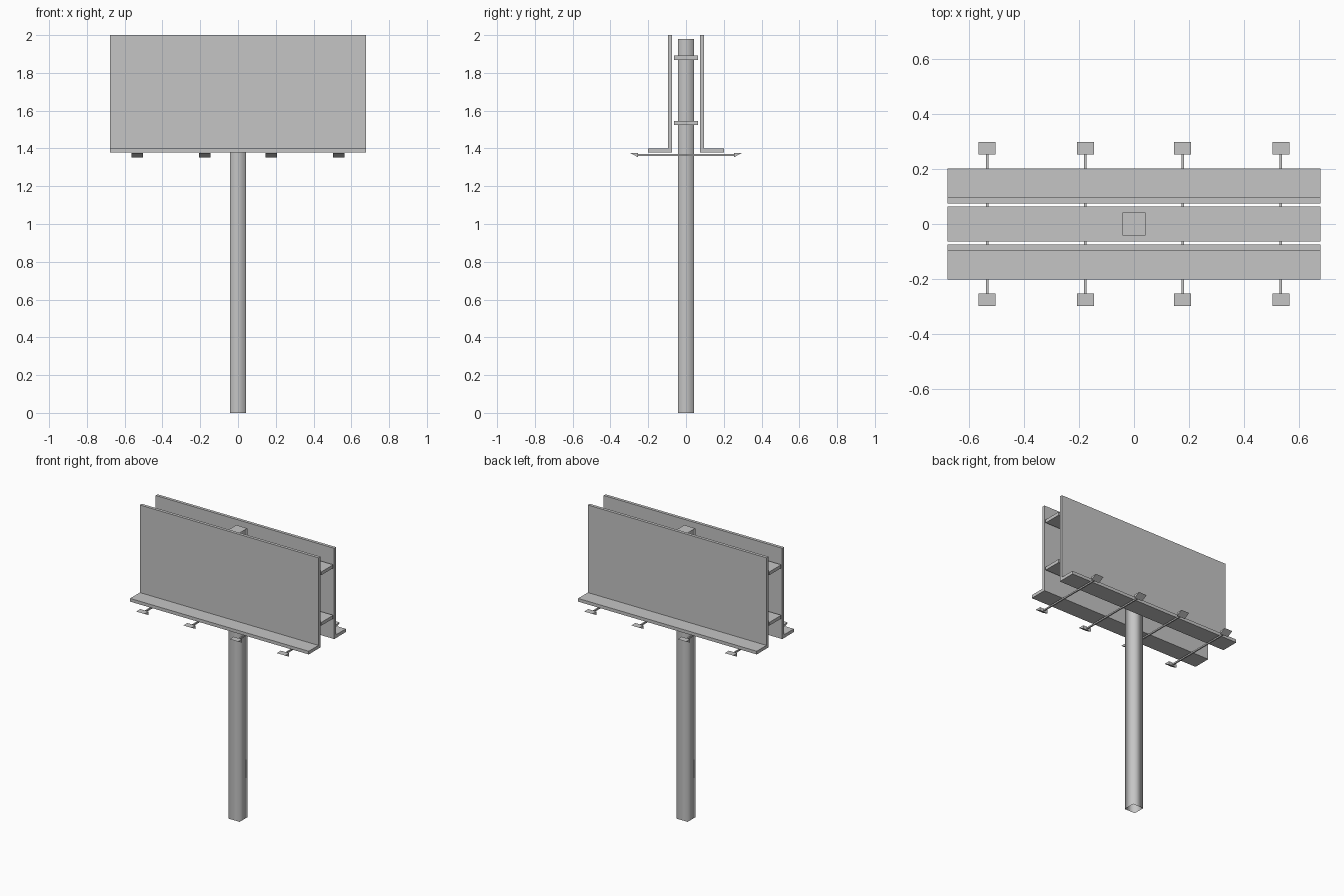
import bpy
import bmesh

default = bpy.data.objects.get("Cube")
if default:
    bpy.data.objects.remove(default, do_unlink=True)

# One plain grey for the whole structure
grey = bpy.data.materials.new("plain_grey")
grey.use_nodes = True
colour = (0.56, 0.56, 0.56, 1)
grey.diffuse_color = colour
grey.node_tree.nodes["Principled BSDF"].inputs["Base Color"].default_value = colour

HALF_WIDTH = 0.677


def finish(name, bm):
    bmesh.ops.recalc_face_normals(bm, faces=bm.faces)
    mesh = bpy.data.meshes.new(name)
    bm.to_mesh(mesh)
    bm.free()
    mesh.materials.append(grey)
    obj = bpy.data.objects.new(name, mesh)
    bpy.context.collection.objects.link(obj)
    return obj


def extrude_profile(name, profile, x0, x1):
    """Sweep a (y, z) outline along x."""
    bm = bmesh.new()
    face = bm.faces.new([bm.verts.new((x0, y, z)) for y, z in profile])
    ext = bmesh.ops.extrude_face_region(bm, geom=[face])["geom"]
    verts = [v for v in ext if isinstance(v, bmesh.types.BMVert)]
    bmesh.ops.translate(bm, verts=verts, vec=(x1 - x0, 0, 0))
    return finish(name, bm)


def bar(name, x, half_x, half_y, z0, z1):
    outline = [(-half_y, z0), (half_y, z0), (half_y, z1), (-half_y, z1)]
    return extrude_profile(name, outline, x - half_x, x + half_x)


# Square post: capped on top, open underneath, softly shaded sides
post = bmesh.new()
bmesh.ops.create_cube(post, size=1)
bmesh.ops.scale(post, vec=(0.083, 0.083, 1.98), verts=post.verts)
bmesh.ops.translate(post, vec=(0, 0, 0.99), verts=post.verts)
post.normal_update()
bmesh.ops.delete(post, geom=[f for f in post.faces if f.normal.z < -0.5],
                 context='FACES_ONLY')
for f in post.faces:
    f.smooth = abs(f.normal.z) < 0.5
finish("post", post)

# Horizontal beams between the two boards
for name, z in (("lower_beam", 1.523), ("upper_beam", 1.869)):
    bar(name, 0, HALF_WIDTH, 0.064, z, z + 0.023)

# Boards with a walkway ledge along the bottom, one for each side
board = [(0.075, 1.378), (0.201, 1.378), (0.201, 1.4),
         (0.096, 1.4), (0.096, 2.0), (0.075, 2.0)]
# Wedge-shaped lamp heads, sloping down toward the post
lamp = [(0.297, 1.377), (0.253, 1.377), (0.253, 1.353)]
lamp_x = (-0.533, -0.176, 0.176, 0.533)

for side, s in (("front", -1), ("back", 1)):
    extrude_profile(side + "_board", [(s * y, z) for y, z in board],
                    -HALF_WIDTH, HALF_WIDTH)
    for i, x in enumerate(lamp_x):
        extrude_profile(f"{side}_lamp_{i + 1}", [(s * y, z) for y, z in lamp],
                        x - 0.031, x + 0.031)

# Thin rods carrying a lamp at each end
for i, x in enumerate(lamp_x):
    bar(f"lamp_rod_{i + 1}", x, 0.0045, 0.255, 1.36, 1.37)
